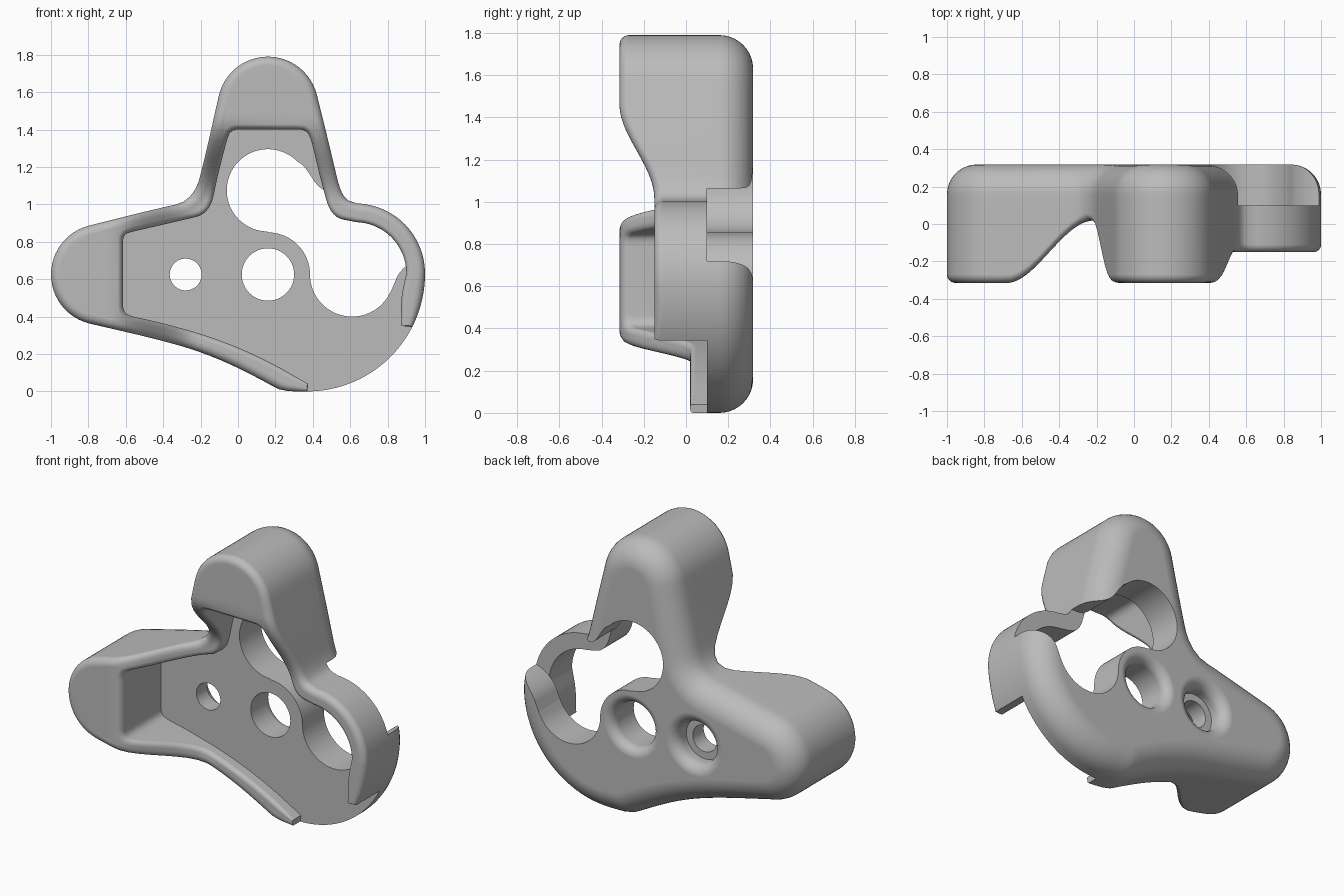
import bpy, bmesh, math
from mathutils import Vector

cube = bpy.data.objects.get("Cube")
if cube:
    bpy.data.objects.remove(cube)

grey = bpy.data.materials.new("plain_grey")
grey.use_nodes = True
grey.diffuse_color = (0.5, 0.5, 0.5, 1)
grey.node_tree.nodes["Principled BSDF"].inputs["Base Color"].default_value = (0.5, 0.5, 0.5, 1)

FLOOR, BACK, FRONT = 0.1, 0.318, -0.315


def arc(cx, cz, r, a0, a1, n=28):
    angles = [math.radians(a0 + (a1 - a0) * i / n) for i in range(n + 1)]
    return [Vector((cx + r * math.cos(a), cz + r * math.sin(a))) for a in angles]


def spline(*pts):
    """Corner cutting turns a few control points into a smooth path."""
    pts = [Vector(p) for p in pts]
    for _ in range(4):
        cut = [pts[0]]
        for a, b in zip(pts, pts[1:]):
            cut += [a.lerp(b, 0.25), a.lerp(b, 0.75)]
        pts = cut + [pts[-1]]
    return pts


def resample(pts, n=24):
    lengths = [(b - a).length for a, b in zip(pts, pts[1:])]
    step, out, i, run = sum(lengths) / n, [pts[0]], 0, 0
    for k in range(1, n):
        while run + lengths[i] < k * step:
            run += lengths[i]
            i += 1
        out.append(pts[i].lerp(pts[i + 1], (k * step - run) / lengths[i]))
    return out + [pts[-1]]


def join(sections):
    path = [sections[0][0]]
    for s in sections:
        path += resample(s)[1:]
    return path


def normals(path, closed=False):
    """Right-hand normals, which point inward on a clockwise path."""
    n, out = len(path), []
    for i in range(n):
        a = path[i - 1] if closed or i else path[0]
        b = path[(i + 1) % n] if closed or i < n - 1 else path[-1]
        t = (b - a).normalized()
        out.append(Vector((t.y, -t.x)))
    return out


def smooth(v, a, b):
    t = min(1, max(0, (v - a) / (b - a)))
    return t * t * (3 - 2 * t)


def rim_front(p):
    """Depth of the front edge: high on the two feet, lower between them."""
    x, z = p
    low = 0.02 - 0.17 * smooth(x, 0.0, 0.38) * (z > 0.25)
    top = low + (FRONT - low) * smooth(z, 1.02, 1.46)
    side = FRONT + (0.02 - FRONT) * smooth(x, -0.68, -0.22)
    return min(top, side)


def finish(name, bm):
    bmesh.ops.recalc_face_normals(bm, faces=bm.faces)
    mesh = bpy.data.meshes.new(name)
    bm.to_mesh(mesh)
    bm.free()
    ob = bpy.data.objects.new(name, mesh)
    bpy.context.collection.objects.link(ob)
    mesh.materials.append(grey)
    return ob


def loft(name, rows, ring_closed):
    """Skin rows of points; a closed ring gets flat caps on first and last row."""
    bm = bmesh.new()
    vs = [[bm.verts.new(p) for p in row] for row in rows]
    n = len(rows[0])
    for a, b in zip(vs, vs[1:]):
        for i in range(n if ring_closed else n - 1):
            j = (i + 1) % n
            bm.faces.new((a[i], a[j], b[j], b[i]))
    if ring_closed:
        bm.faces.new(vs[0])
        bm.faces.new(vs[-1])
    else:
        for i in range(n - 1):
            bm.faces.new((vs[-1][i], vs[-1][i + 1], vs[0][i + 1], vs[0][i]))
        bm.faces.new([r[0] for r in vs])
        bm.faces.new([r[-1] for r in vs])
    return finish(name, bm)


def shade(ob):
    bpy.ops.object.select_all(action='DESELECT')
    ob.select_set(True)
    bpy.context.view_layer.objects.active = ob
    bpy.ops.object.shade_smooth_by_angle(angle=math.radians(32))
    mod = ob.modifiers.new("weighted", 'WEIGHTED_NORMAL')
    mod.keep_sharp = True


def at(p, y):
    return (p.x, y, p.y)


# Matching outer and inner rim sections, clockwise from the lower tip
outer = join([
    spline((0.37, 0), (0.23, 0.0), (0.15, 0.05), (-0.1, 0.175), (-0.35, 0.26), (-0.795, 0.363)),
    arc(-0.73, 0.625, 0.27, 256, 104),
    spline((-0.795, 0.887), (-0.43, 0.978), (-0.235, 1.02), (-0.17, 1.28), (-0.103, 1.58)),
    arc(0.16, 1.52, 0.27, 167, 13),
    spline((0.423, 1.58), (0.5, 1.27), (0.555, 1.03), (0.638, 1.005)),
    arc(0.625, 0.63, 0.375, 88, 0),
    arc(0.37, 0.63, 0.63, 0, -27)])
inner = join([
    spline((0.375, 0.04), (0.15, 0.17), (-0.12, 0.285), (-0.4, 0.365), (-0.56, 0.4)),
    spline((-0.56, 0.4), (-0.615, 0.42), (-0.615, 0.5), (-0.615, 0.77), (-0.615, 0.84), (-0.56, 0.855)),
    spline((-0.56, 0.855), (-0.3, 0.915), (-0.15, 0.95), (-0.11, 1.15), (-0.06, 1.34)),
    spline((-0.06, 1.34), (-0.04, 1.4), (0.04, 1.4), (0.29, 1.4), (0.37, 1.4), (0.395, 1.33)),
    spline((0.395, 1.33), (0.45, 1.1), (0.5, 0.93), (0.635, 0.905)),
    arc(0.625, 0.63, 0.275, 88, 0),
    spline((0.9, 0.63), (0.87, 0.5), (0.875, 0.35))])

# Raised rim with both solid feet
out_n, in_n = normals(outer), normals(inner)
radii = [min(0.045, 0.4 * (o - i).length) for o, i in zip(outer, inner)]
ROUND, ACROSS = 6, 8


def edge_row(path, norms, sign, k):
    a = math.pi / 2 * k / ROUND
    row = []
    for p, n, r in zip(path, norms, radii):
        r *= 1 if sign > 0 else 0.6
        q = p + n * sign * r * (1 - math.cos(a))
        row.append(at(q, rim_front(q) + r * (1 - math.sin(a))))
    return row


rows = [[at(p, FLOOR) for p in outer]]
rows += [edge_row(outer, out_n, 1, k) for k in range(ROUND + 1)]
last_out, first_in = rows[-1], edge_row(inner, in_n, -1, ROUND)
for k in range(1, ACROSS):
    mids = [Vector(a).lerp(Vector(b), k / ACROSS) for a, b in zip(last_out, first_in)]
    rows.append([(m.x, rim_front((m.x, m.z)), m.z) for m in mids])
rows += [edge_row(inner, in_n, -1, k) for k in range(ROUND, -1, -1)]
rows.append([at(p, FLOOR) for p in inner])
rim = loft("raised_rim", rows, False)

# Back plate with a rounded rear edge
outline = outer + arc(0.37, 0.63, 0.63, -27, -90, 40)[1:-1]
plate_n = normals(outline, True)
R = 0.16
rows = [[at(p, FLOOR) for p in outline]]
for k in range(11):
    a = math.pi / 2 * k / 10
    rows.append([at(p + n * R * (1 - math.cos(a)), BACK - R * (1 - math.sin(a)))
                 for p, n in zip(outline, plate_n)])
plate = loft("back_plate", rows, True)

# Open hook-shaped cutout made of three tangent arcs
opening = spline((1.3, 1.06), (0.57, 1.06), (0.44, 1.07), (0.36, 1.2), (0.316, 1.231))
opening += arc(0.16, 1.075, 0.22, 45, 268, 48)
opening += arc(0.16, 0.625, 0.225, 88, 2)
opening += arc(0.61, 0.625, 0.225, 178, 328, 36)
opening += spline((0.82, 0.54), (0.87, 0.66), (1.02, 0.74), (1.3, 0.76))
cutters = [loft("cutout_cutter", [[at(p, y) for p in opening] for y in (0, 0.5)], True)]


def hole(name, cx, cz, profile):
    rows = [[at(p, y) for p in arc(cx, cz, r, 0, 360, 64)[:-1]] for r, y in profile]
    cutters.append(loft(name, rows, True))


def flare(r, size):
    """Rounded mouth opening towards the back."""
    angles = [math.pi / 2 * k / 8 for k in range(9)]
    return [(r + size * (1 - math.cos(a)), BACK - size * (1 - math.sin(a))) for a in angles] + [(r + size, 0.4)]


# Pivot hole and counterbored screw hole
hole("pivot_cutter", 0.16, 0.625, [(0.14, 0)] + flare(0.14, 0.06))
hole("screw_cutter", -0.28, 0.625, [(0.085, 0), (0.085, 0.21), (0.13, 0.21)] + flare(0.13, 0.07))

bpy.context.view_layer.objects.active = plate
for c in cutters:
    c.hide_render = True
    mod = plate.modifiers.new("cut", 'BOOLEAN')
    mod.operation, mod.solver, mod.object = 'DIFFERENCE', 'EXACT', c
    bpy.ops.object.modifier_apply(modifier=mod.name)
    bpy.data.objects.remove(c)

for ob in (rim, plate):
    shade(ob)
